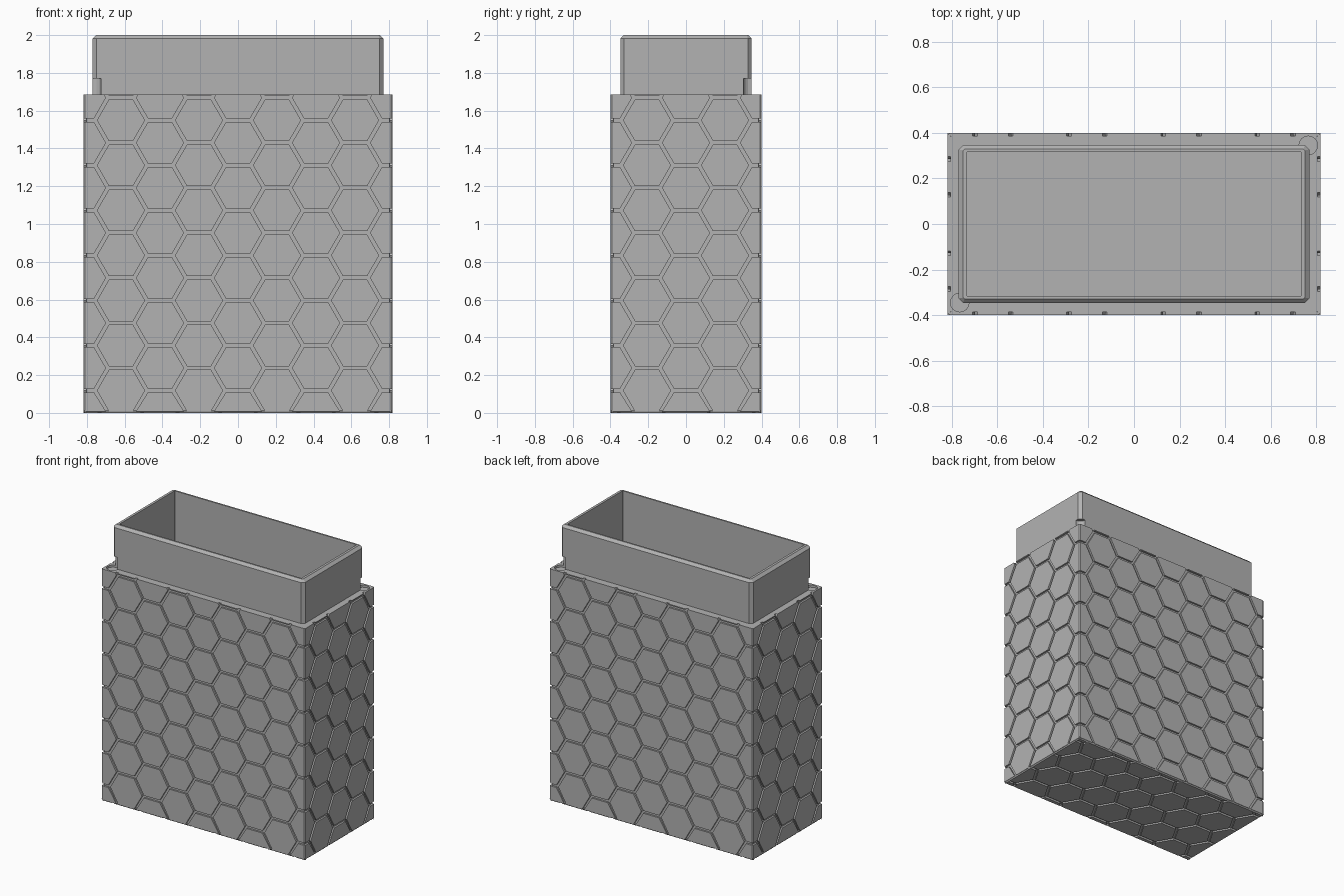
import bpy, bmesh, math
from mathutils import Matrix, Vector

if "Cube" in bpy.data.objects:
    bpy.data.objects.remove(bpy.data.objects["Cube"], do_unlink=True)

# Overall sizes
HX, HY = 0.818, 0.40          # outer half width and half depth
SHOULDER, TOP = 1.685, 2.0    # shoulder and rim heights
RELIEF = 0.013                # tile thickness
PITCH = 0.2385                # tile spacing, flat to flat
RADIUS = PITCH / math.sqrt(3)
GAP = 0.018                   # groove width
CHAMFER = 0.008

grey = bpy.data.materials.new("plain grey")
grey.use_nodes = True
colour = (0.45, 0.45, 0.45, 1)
grey.diffuse_color = colour
grey.node_tree.nodes["Principled BSDF"].inputs["Base Color"].default_value = colour


def make_object(name, bm):
    bmesh.ops.recalc_face_normals(bm, faces=bm.faces)
    mesh = bpy.data.meshes.new(name)
    bm.to_mesh(mesh)
    bm.free()
    mesh.materials.append(grey)
    obj = bpy.data.objects.new(name, mesh)
    bpy.context.collection.objects.link(obj)
    return obj


def ring(bm, hx, hy, z, c):
    """Rectangle with cut corners."""
    pts = []
    for sx, sy in ((1, 1), (-1, 1), (-1, -1), (1, -1)):
        pair = [(sx * hx, sy * (hy - c)), (sx * (hx - c), sy * hy)]
        pts += pair if sx * sy > 0 else pair[::-1]
    return [bm.verts.new((x, y, z)) for x, y in pts]


def loft(name, sections):
    bm = bmesh.new()
    rings = [ring(bm, *s) for s in sections]
    for a, b in zip(rings, rings[1:]):
        for i in range(8):
            j = (i + 1) % 8
            bm.faces.new((a[i], a[j], b[j], b[i]))
    bm.faces.new(rings[0])
    bm.faces.new(rings[-1])
    return make_object(name, bm)


def hex_panel(name, half_u, v_min, v_max, matrix, open_top):
    """Raised hexagon tiles clipped to a rectangle, facing local +z."""
    bm = bmesh.new()
    r = RADIUS - GAP / math.sqrt(3)
    for i in range(-5, 6):
        for k in range(-3, 9):
            u = i * 1.5 * RADIUS
            v = (k + 0.5 * (i % 2)) * PITCH - 0.001
            bm.faces.new([bm.verts.new((u + r * math.cos(a * math.pi / 3),
                                        v + r * math.sin(a * math.pi / 3), 0))
                          for a in range(6)])
    for co, no in (((half_u, 0, 0), (1, 0, 0)), ((-half_u, 0, 0), (-1, 0, 0)),
                   ((0, v_max, 0), (0, 1, 0)), ((0, v_min, 0), (0, -1, 0))):
        bmesh.ops.bisect_plane(bm, geom=bm.verts[:] + bm.edges[:] + bm.faces[:],
                               plane_co=co, plane_no=no, clear_outer=True)
    out = bmesh.ops.extrude_face_region(bm, geom=bm.faces[:])
    # Lift the tile tops and chamfer them along the box edges
    lim_u = half_u - CHAMFER
    lim_v = v_max if open_top else v_max - CHAMFER
    for v in (g for g in out["geom"] if isinstance(g, bmesh.types.BMVert)):
        v.co = (max(-lim_u, min(lim_u, v.co.x)),
                max(v_min + CHAMFER, min(lim_v, v.co.y)), RELIEF)
    bm.transform(matrix)
    return make_object(name, bm)


# Container body with shoulder, neck, rim and cavity
core_x, core_y = HX - RELIEF, HY - RELIEF
neck_x, neck_y, in_x, in_y = 0.77, 0.347, 0.732, 0.317
body = loft("container_body", [
    (core_x, core_y, RELIEF, 0.003),
    (core_x, core_y, SHOULDER, 0.003),
    (neck_x, neck_y, SHOULDER, 0.02),
    (neck_x, neck_y, TOP - 0.018, 0.02),
    (neck_x - 0.02, neck_y - 0.018, TOP, 0.006),
    (in_x, in_y, TOP, 0.002),
    (in_x, in_y, 0.06, 0.002),
])

# Round catch notches in two opposite neck corners
for s in (-1, 1):
    bm = bmesh.new()
    bmesh.ops.create_cone(bm, cap_ends=True, segments=16, radius1=0.041, radius2=0.041,
                          depth=0.1, matrix=Matrix.Translation((s * 0.765, s * 0.345, 1.72)))
    cutter = make_object("notch_cutter", bm)
    cutter.hide_render = True
    mod = body.modifiers.new("notch", 'BOOLEAN')
    mod.operation, mod.solver, mod.object = 'DIFFERENCE', 'EXACT', cutter
    bpy.context.view_layer.objects.active = body
    bpy.ops.object.modifier_apply(modifier=mod.name)
    bpy.data.objects.remove(cutter, do_unlink=True)

# Hexagon tiles on the four walls
for name, half, dist, turn in (("front_tiles", HX, core_y, 0), ("left_tiles", HY, core_x, 1),
                               ("back_tiles", HX, core_y, 2), ("right_tiles", HY, core_x, 3)):
    place = (Matrix.Rotation(turn * math.pi / 2, 4, 'Z')
             @ Matrix.Translation((0, -dist, 0))
             @ Matrix.Rotation(math.pi / 2, 4, 'X'))
    hex_panel(name, half, 0, SHOULDER, place, True)

# Hexagon tiles underneath
under = Matrix.Translation((0, 0, RELIEF)) @ Matrix.Rotation(math.pi, 4, 'X')
hex_panel("bottom_tiles", HX, -HY, HY, under, False)
